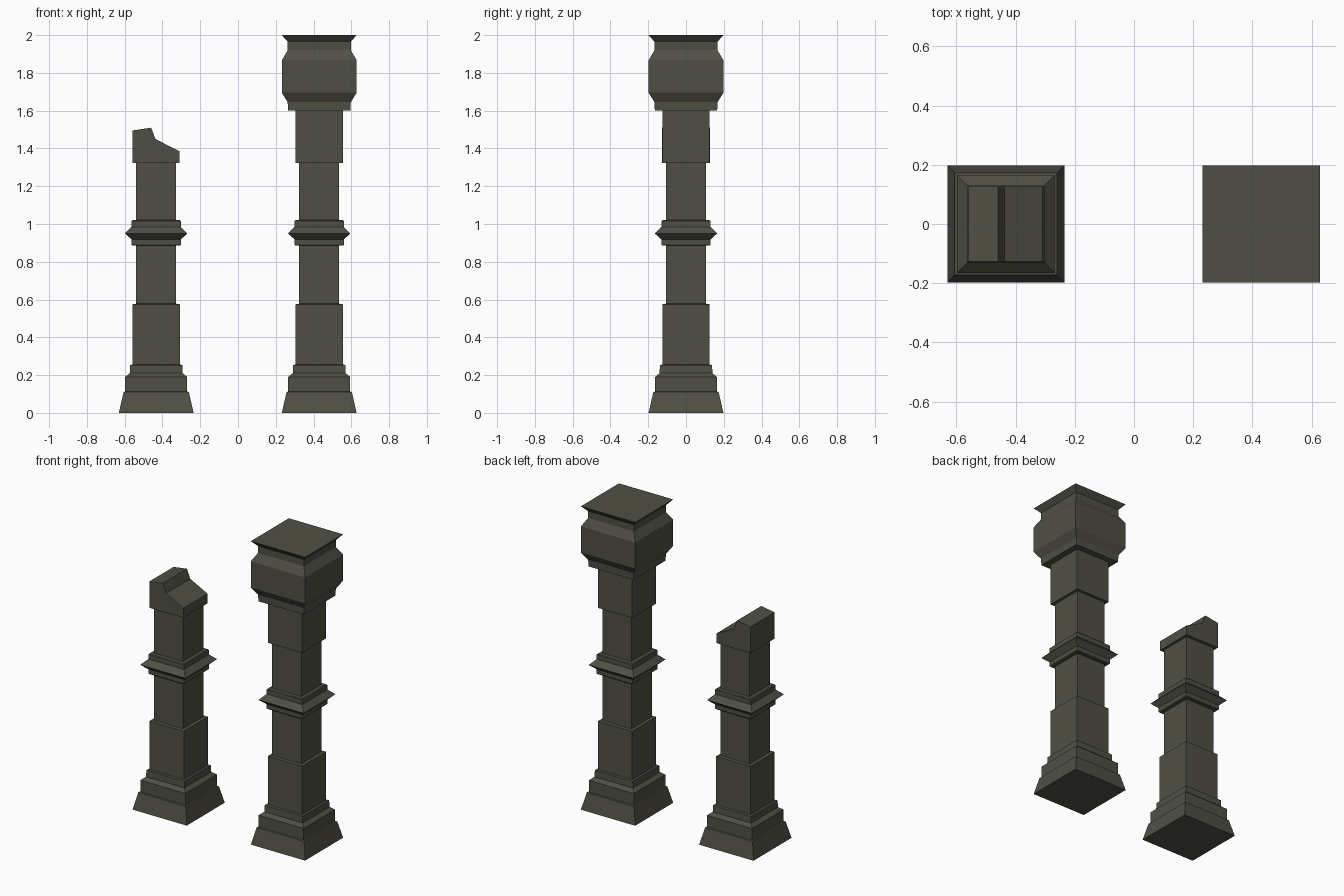
import bpy, bmesh

if "Cube" in bpy.data.objects:
    bpy.data.objects.remove(bpy.data.objects["Cube"])

stone = bpy.data.materials.new("dark_stone")
stone.diffuse_color = (0.08, 0.078, 0.058, 1)
stone.use_nodes = True
stone.node_tree.nodes["Principled BSDF"].inputs["Base Color"].default_value = stone.diffuse_color


def finish(bm, name):
    bmesh.ops.recalc_face_normals(bm, faces=bm.faces)
    mesh = bpy.data.meshes.new(name)
    bm.to_mesh(mesh)
    bm.free()
    mesh.materials.append(stone)
    obj = bpy.data.objects.new(name, mesh)
    bpy.context.collection.objects.link(obj)
    return obj


def square_column(name, cx, profile):
    """Stack square rings given as (half width, height) and cap both ends."""
    bm = bmesh.new()
    rings = [[bm.verts.new((cx + sx * h, sy * h, z))
              for sx, sy in ((-1, -1), (1, -1), (1, 1), (-1, 1))]
             for h, z in profile]
    for a, b in zip(rings, rings[1:]):
        for i in range(4):
            j = (i + 1) % 4
            bm.faces.new((a[i], a[j], b[j], b[i]))
    bm.faces.new(rings[0])
    bm.faces.new(rings[-1])
    return finish(bm, name)


def extrude_y(name, points, half):
    """Extrude an x-z outline along y."""
    bm = bmesh.new()
    face = bm.faces.new([bm.verts.new((x, -half, z)) for x, z in points])
    geo = bmesh.ops.extrude_face_region(bm, geom=[face])["geom"]
    bmesh.ops.translate(bm, vec=(0, 2 * half, 0),
                        verts=[v for v in geo if isinstance(v, bmesh.types.BMVert)])
    return finish(bm, name)


# Profiles shared by both pillars
base = [(0.198, 0), (0.173, 0.11), (0.164, 0.113), (0.164, 0.19),
        (0.14, 0.21), (0.138, 0.253), (0.125, 0.256)]
shaft = [(0.125, 0.575), (0.106, 0.578), (0.106, 0.885)]
band = [(0.125, 0.885), (0.13, 0.89), (0.13, 0.918), (0.165, 0.95),
        (0.13, 0.985), (0.13, 1.015), (0.125, 1.02)]
neck = [(0.106, 1.022), (0.106, 1.322)]
pillar = base + shaft + band + neck

# Whole pillar with its upper block and capital
upper_block = [(0.125, 1.322), (0.125, 1.6)]
capital = [(0.165, 1.6), (0.167, 1.645), (0.198, 1.695), (0.198, 1.867),
           (0.167, 1.92), (0.167, 1.965), (0.198, 2.0)]
square_column("whole_pillar", 0.43, pillar + upper_block + capital)

# Broken pillar with a jagged stump on top
square_column("broken_pillar", -0.433, pillar)
extrude_y("broken_top", [(-0.559, 1.322), (-0.31, 1.322), (-0.31, 1.385),
                         (-0.437, 1.45), (-0.46, 1.51), (-0.559, 1.495)], 0.126)
